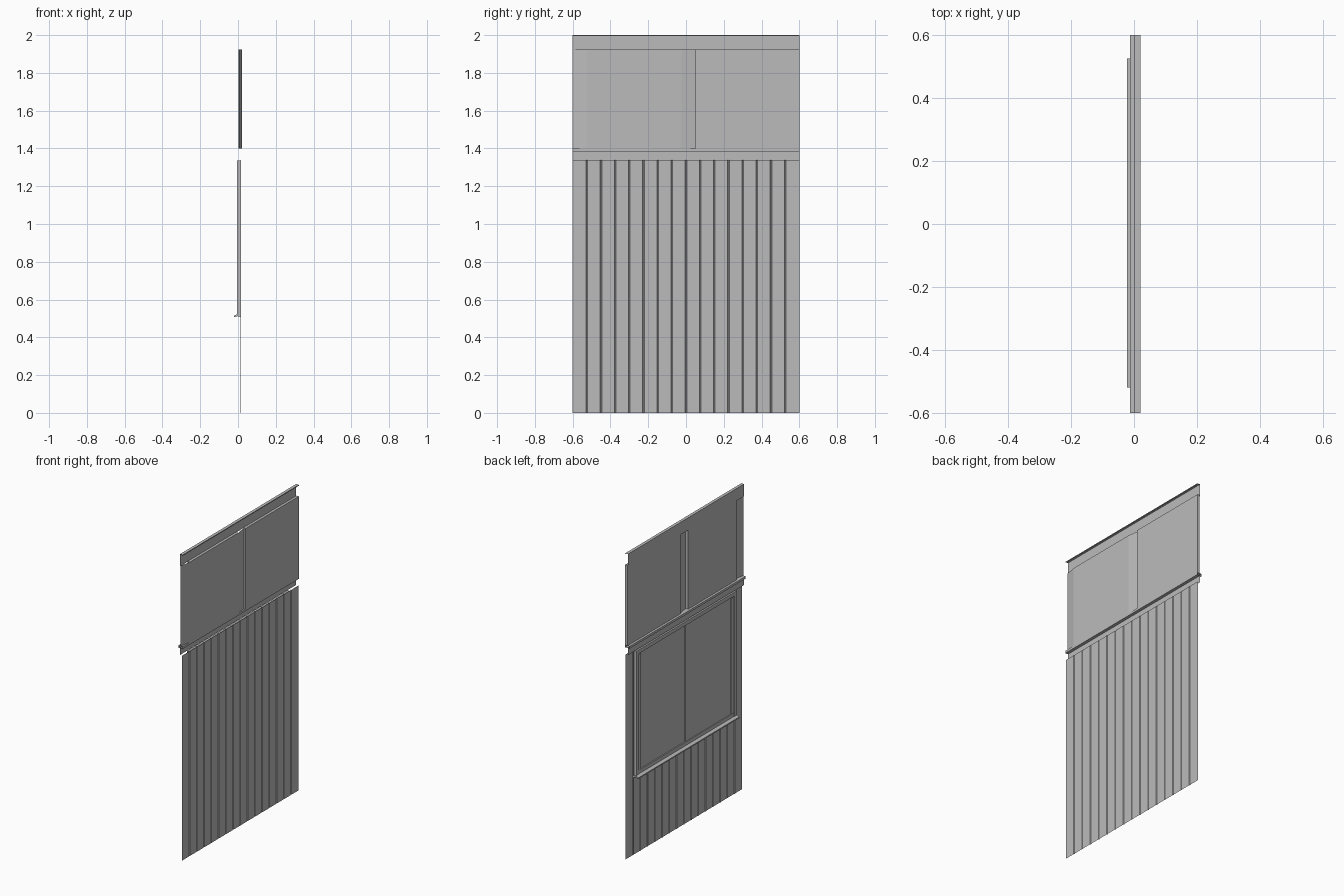
import bpy, bmesh

cube = bpy.data.objects.get("Cube")
if cube:
    bpy.data.objects.remove(cube, do_unlink=True)

GREY = (0.5, 0.5, 0.5, 1)
paint = bpy.data.materials.new("plain_grey")
paint.use_nodes = True
paint.diffuse_color = GREY
paint.node_tree.nodes["Principled BSDF"].inputs["Base Color"].default_value = GREY

HALF = 0.6      # half the wall width
PITCH = 0.075   # siding board spacing


def finish(name, bm):
    mesh = bpy.data.meshes.new(name)
    bm.to_mesh(mesh)
    bm.free()
    mesh.materials.append(paint)
    obj = bpy.data.objects.new(name, mesh)
    bpy.context.collection.objects.link(obj)
    return obj


def box(name, x, y, z):
    bm = bmesh.new()
    bmesh.ops.create_cube(bm, size=1)
    for v in bm.verts:
        for i, (low, high) in enumerate((x, y, z)):
            v.co[i] = low if v.co[i] < 0 else high
    return finish(name, bm)


def sheet(name, path, offset):
    """Open sheet: a path of points swept along an offset."""
    bm = bmesh.new()
    a = [bm.verts.new(p) for p in path]
    b = [bm.verts.new([c + d for c, d in zip(p, offset)]) for p in path]
    for i in range(len(path) - 1):
        bm.faces.new((a[i], a[i + 1], b[i + 1], b[i]))
    return finish(name, bm)


def strip(name, section):
    """Open-ended trim: an x-z section along the whole wall."""
    return sheet(name, [(x, -HALF, z) for x, z in section], (0, 2 * HALF, 0))


# Grooved vertical siding
path = [(0.016, -HALF, 0)]
for i in range(1, 16):
    y = -HALF + i * PITCH
    path += [(0.016, y - 0.004, 0), (0.012, y - 0.002, 0),
             (0.012, y + 0.002, 0), (0.016, y + 0.004, 0)]
path.append((0.016, HALF, 0))
sheet("siding", path, (0, 0, 1.34))

# Band and hollow ledge above the siding
strip("ledge_band", [(0, 1.34), (0, 1.39)])
strip("ledge", [(-0.012, 1.385), (-0.012, 1.4), (0.02, 1.4),
                (0.02, 1.385), (-0.012, 1.385)])

# Upper panels and the slanted joints beside them
UPPER = (1.4, 1.925)
box("upper_panel_right", (0.003, 0.02), (-0.525, -0.025), UPPER)
box("upper_panel_left", (0.003, 0.02), (0.05, HALF), UPPER)
rise = (0, 0, UPPER[1] - UPPER[0])
sheet("edge_joint", [(0.005, -HALF, 1.4), (0.02, -0.525, 1.4)], rise)
sheet("middle_joint", [(0.02, -0.025, 1.4), (0.008, 0.05, 1.4)], rise)

# Top trim with a rim
strip("top_trim", [(0, 1.92), (0, 2.0), (0.02, 2.0), (0.02, 1.994)])

# Window frame, sashes and sill on the back
for side, s in (("left", 1), ("right", -1)):
    box("window_jamb_" + side, (-0.005, 0.012),
        sorted((s * 0.52, s * 0.495)), (0.52, 1.335))
    box("sash_stile_" + side, (0, 0.012),
        sorted((s * 0.495, s * 0.465)), (0.535, 1.3))
box("window_head", (-0.005, 0.012), (-0.52, 0.52), (1.31, 1.335))
box("window_base", (-0.002, 0.012), (-0.52, 0.52), (0.52, 0.545))
box("window_pane_left", (0.006, 0.012), (0, 0.495), (0.53, 1.32))
box("window_pane_right", (0.003, 0.012), (-0.495, 0), (0.53, 1.32))
box("window_mullion", (0, 0.012), (-0.02, 0.005), (0.53, 1.32))
sill = [(0.012, 0.508), (0.012, 0.52), (-0.005, 0.522),
        (-0.022, 0.514), (-0.022, 0.506), (-0.005, 0.512)]
bm = bmesh.new()
face = bm.faces.new([bm.verts.new((x, -0.52, z)) for x, z in sill])
swept = bmesh.ops.extrude_face_region(bm, geom=[face], use_keep_orig=True)
verts = [g for g in swept["geom"] if isinstance(g, bmesh.types.BMVert)]
bmesh.ops.translate(bm, vec=(0, 1.045, 0), verts=verts)
bmesh.ops.recalc_face_normals(bm, faces=bm.faces)
finish("window_sill", bm)
